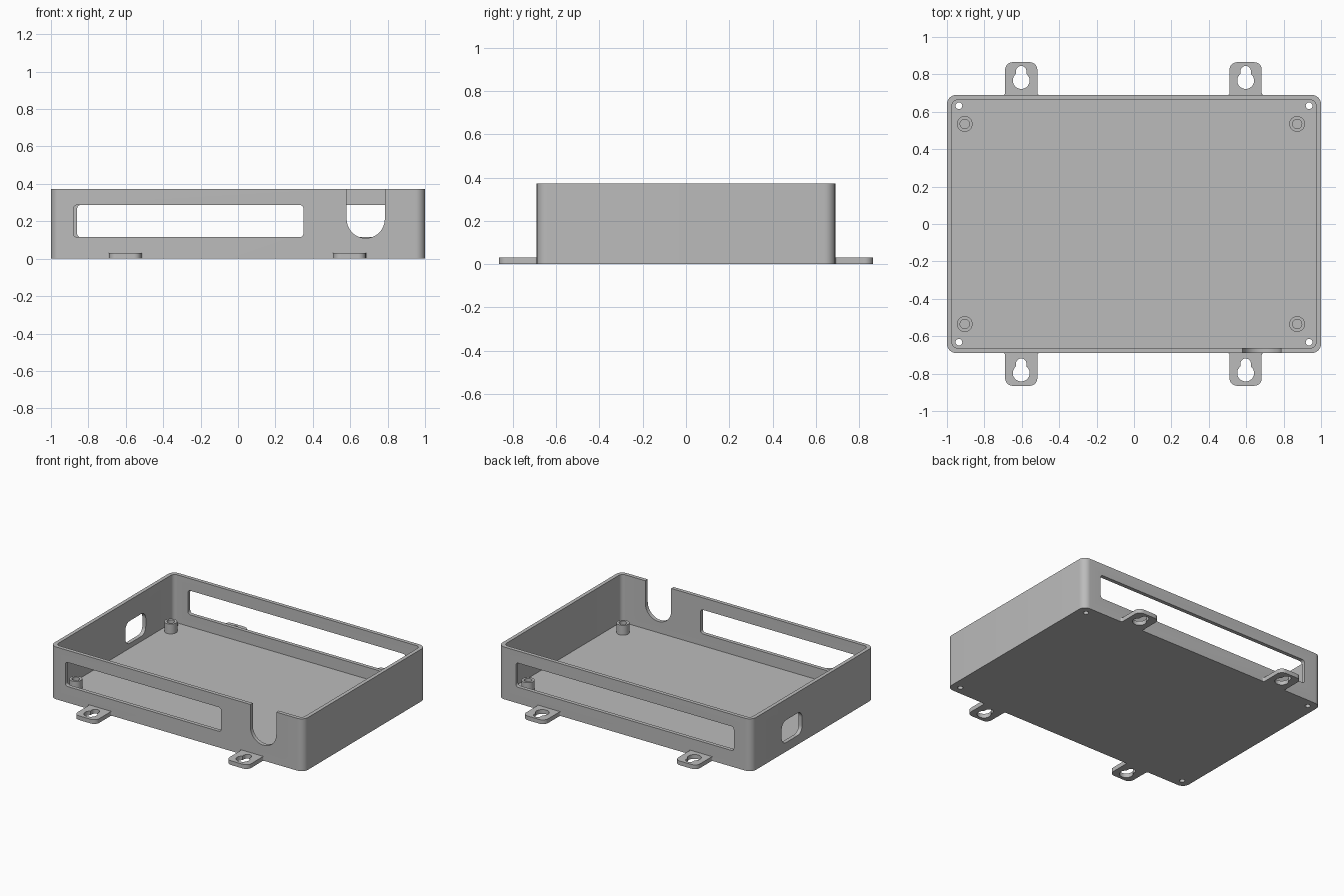
import bpy, bmesh
from math import pi, cos, sin, acos

cube = bpy.data.objects.get("Cube")
if cube:
    bpy.data.objects.remove(cube, do_unlink=True)

grey = bpy.data.materials.new("plain grey")
grey.use_nodes = True
grey.diffuse_color = (0.5, 0.5, 0.5, 1)
grey.node_tree.nodes["Principled BSDF"].inputs["Base Color"].default_value = (0.5, 0.5, 0.5, 1)

# Overall sizes
HALF_X, HALF_Y, HEIGHT = 1.0, 0.69, 0.373
WALL, FLOOR = 0.027, 0.03
SLOT_Z = (0.115, 0.287)


def arc(cx, cy, r, start, end, n=10):
    return [(cx + r * cos(start + (end - start) * i / n),
             cy + r * sin(start + (end - start) * i / n)) for i in range(n + 1)]


def circle(cx, cy, r, n=32):
    return arc(cx, cy, r, 0, 2 * pi, n)[:-1]


def rounded_rect(x0, x1, y0, y1, r):
    return (arc(x1 - r, y1 - r, r, 0, pi / 2) + arc(x0 + r, y1 - r, r, pi / 2, pi)
            + arc(x0 + r, y0 + r, r, pi, 1.5 * pi) + arc(x1 - r, y0 + r, r, 1.5 * pi, 2 * pi))


def prism(name, outline, low, high, axis="z"):
    """Extrude an outline along an axis from low to high."""
    place = {"z": lambda u, v, w: (u, v, w),
             "y": lambda u, v, w: (u, w, v),
             "x": lambda u, v, w: (w, u, v)}[axis]
    bm = bmesh.new()
    rings = [[bm.verts.new(place(u, v, w)) for u, v in outline] for w in (low, high)]
    for ring in rings:
        bm.faces.new(ring)
    for i in range(len(outline)):
        bm.faces.new((rings[0][i - 1], rings[0][i], rings[1][i], rings[1][i - 1]))
    bmesh.ops.recalc_face_normals(bm, faces=bm.faces)
    mesh = bpy.data.meshes.new(name)
    bm.to_mesh(mesh)
    bm.free()
    mesh.materials.append(grey)
    obj = bpy.data.objects.new(name, mesh)
    bpy.context.collection.objects.link(obj)
    return obj


def select(obj):
    bpy.ops.object.select_all(action="DESELECT")
    obj.select_set(True)
    bpy.context.view_layer.objects.active = obj


def cut(obj, *cutters):
    select(obj)
    for cutter in cutters:
        cutter.hide_render = True
        mod = obj.modifiers.new("cut", "BOOLEAN")
        mod.operation, mod.solver, mod.object = "DIFFERENCE", "EXACT", cutter
        bpy.ops.object.modifier_apply(modifier=mod.name)
        bpy.data.objects.remove(cutter, do_unlink=True)


def smooth(obj):
    select(obj)
    bpy.ops.object.shade_smooth_by_angle(angle=pi / 6)


# Open tray with rounded corners
tray = prism("tray", rounded_rect(-HALF_X, HALF_X, -HALF_Y, HALF_Y, 0.05), 0, HEIGHT)
ix, iy = HALF_X - WALL, HALF_Y - WALL
cut(tray, prism("cavity", rounded_rect(-ix, ix, -iy, iy, 0.03), FLOOR, 0.5))

# Long slots in the front and back walls
cut(tray,
    prism("front_slot", rounded_rect(-0.88, 0.35, *SLOT_Z, 0.02), -0.8, -0.6, "y"),
    prism("back_slot", rounded_rect(-0.86, 0.86, *SLOT_Z, 0.02), 0.6, 0.8, "y"))

# U-shaped cable notch in the front wall and port hole in the side wall
notch = arc(0.683, 0.212, 0.102, pi, 2 * pi, 24) + [(0.785, 0.5), (0.581, 0.5)]
cut(tray,
    prism("cable_notch", notch, -0.8, -0.6, "y"),
    prism("port_hole", rounded_rect(0.12, 0.35, 0.065, 0.225, 0.05), -1.1, -0.9, "x"))

# Small screw holes through the floor corners
for sx in (-1, 1):
    for sy in (-1, 1):
        cut(tray, prism("screw_hole", circle(0.936 * sx, 0.632 * sy, 0.018, 20), -0.1, 0.1))
smooth(tray)

# Hollow standoff posts
for side, x in (("right", -0.905), ("left", 0.872)):
    for end, y in (("front", -0.535), ("back", 0.535)):
        post = prism(f"{end}_{side}_post", circle(x, y, 0.042), FLOOR, 0.1)
        cut(post, prism("bore", circle(x, y, 0.025), 0.01, 0.2))
        smooth(post)


def keyhole(x, y, reach):
    big, small = 0.045, 0.028
    a = acos(small / big)
    return arc(x, y, big, pi - a, 2 * pi + a, 28) + arc(x, y + reach, small, 0, pi, 12)


# Wall mounting tabs with keyholes, both narrow ends pointing to the back
for side, x in (("right", -0.603), ("left", 0.597)):
    for end, sy, hole_y in (("front", -1, -0.797), ("back", 1, 0.767)):
        w, tip, r, f = 0.086, 0.865, 0.04, 0.01
        outline = (arc(x + w + f, HALF_Y + f, f, 1.5 * pi, pi, 5)
                   + arc(x + w - r, tip - r, r, 0, pi / 2)
                   + arc(x - w + r, tip - r, r, pi / 2, pi)
                   + arc(x - w - f, HALF_Y + f, f, 0, -pi / 2, 5))
        tab = prism(f"{end}_{side}_tab", [(u, v * sy) for u, v in outline], 0, FLOOR)
        cut(tab, prism("keyhole", keyhole(x, hole_y, 0.05), -0.1, 0.1))
        smooth(tab)
